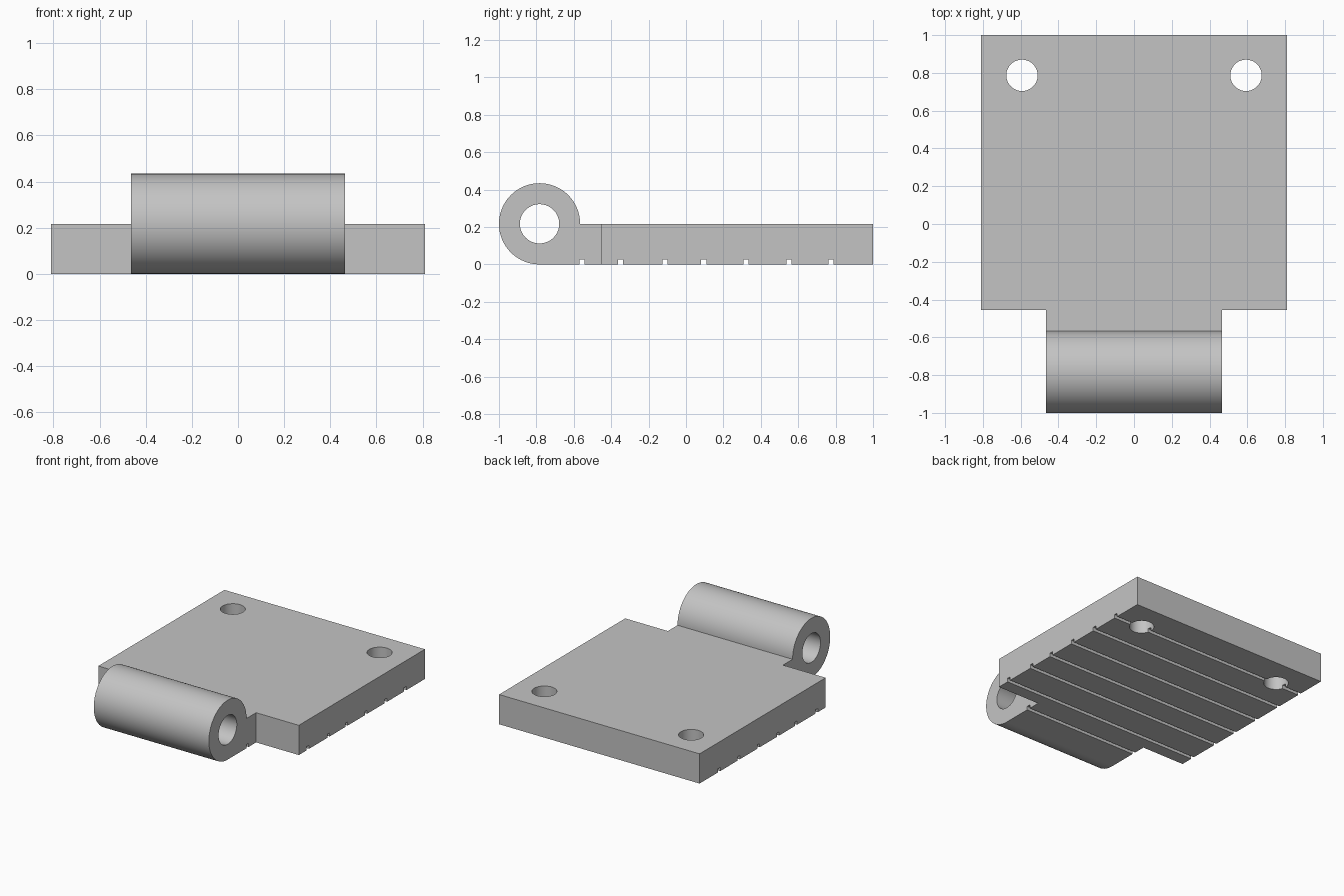
import bpy, bmesh
from math import sin, cos, pi, radians

if "Cube" in bpy.data.objects:
    bpy.data.objects.remove(bpy.data.objects["Cube"])

THICK, RADIUS = 0.217, 0.217
BARREL_Y = -1 + RADIUS
STEP_Y = -0.455
GROOVE_W, GROOVE_H = 0.027, 0.027
PLATE_GROOVES = [-0.35, -0.112, 0.095, 0.32, 0.55, 0.775]

grey = bpy.data.materials.new("light grey")
grey.use_nodes = True
colour = (0.55, 0.55, 0.55, 1)
grey.diffuse_color = colour
grey.node_tree.nodes["Principled BSDF"].inputs["Base Color"].default_value = colour


def extrude_profile(name, points, half_width):
    """Extrude a closed y-z outline along x, centred on x = 0."""
    bm = bmesh.new()
    face = bm.faces.new([bm.verts.new((-half_width, y, z)) for y, z in points])
    new = bmesh.ops.extrude_face_region(bm, geom=[face])["geom"]
    verts = [v for v in new if isinstance(v, bmesh.types.BMVert)]
    bmesh.ops.translate(bm, verts=verts, vec=(2 * half_width, 0, 0))
    bmesh.ops.recalc_face_normals(bm, faces=bm.faces)
    mesh = bpy.data.meshes.new(name)
    bm.to_mesh(mesh)
    bm.free()
    mesh.materials.append(grey)
    obj = bpy.data.objects.new(name, mesh)
    bpy.context.collection.objects.link(obj)
    return obj


def grooves(centres):
    """Outline of square notches along the underside."""
    pts = []
    for y in centres:
        a, b = y - GROOVE_W / 2, y + GROOVE_W / 2
        pts += [(a, 0), (a, GROOVE_H), (b, GROOVE_H), (b, 0)]
    return pts


def combine(target, tool, operation):
    """Apply a boolean and discard the tool."""
    mod = target.modifiers.new("boolean", "BOOLEAN")
    mod.operation, mod.solver, mod.object = operation, "EXACT", tool
    bpy.context.view_layer.objects.active = target
    bpy.ops.object.modifier_apply(modifier=mod.name)
    bpy.data.objects.remove(tool)


def cylinder_cutter(radius, depth, location, rotation=(0, 0, 0)):
    bpy.ops.mesh.primitive_cylinder_add(vertices=64, radius=radius, depth=depth,
                                        location=location, rotation=rotation)
    cutter = bpy.context.object
    cutter.hide_render = True
    cutter.data.materials.append(grey)
    return cutter


# Plate with grooved underside
plate = extrude_profile(
    "hinge_leaf",
    [(STEP_Y, 0)] + grooves(PLATE_GROOVES) + [(1, 0), (1, THICK), (STEP_Y, THICK)],
    0.81)

# Barrel and its tongue: three quarters of a circle running into a flat strip
arc = [(BARREL_Y + RADIUS * cos(t), RADIUS + RADIUS * sin(t))
       for t in (1.5 * pi * i / 72 for i in range(73))]
barrel = extrude_profile(
    "barrel", arc + grooves([-0.555]) + [(STEP_Y, 0), (STEP_Y, THICK)], 0.465)

# Pin bore through the barrel
combine(barrel, cylinder_cutter(0.105, 2, (0, BARREL_Y, RADIUS), (0, pi / 2, 0)),
        "DIFFERENCE")
combine(plate, barrel, "UNION")

# Screw holes
for side in (-1, 1):
    combine(plate, cylinder_cutter(0.083, 1, (side * 0.593, 0.787, THICK / 2)),
            "DIFFERENCE")

# Smooth the round surfaces, keep the edges sharp
bpy.ops.object.select_all(action="DESELECT")
plate.select_set(True)
bpy.context.view_layer.objects.active = plate
bpy.ops.object.shade_smooth_by_angle(angle=radians(30))
